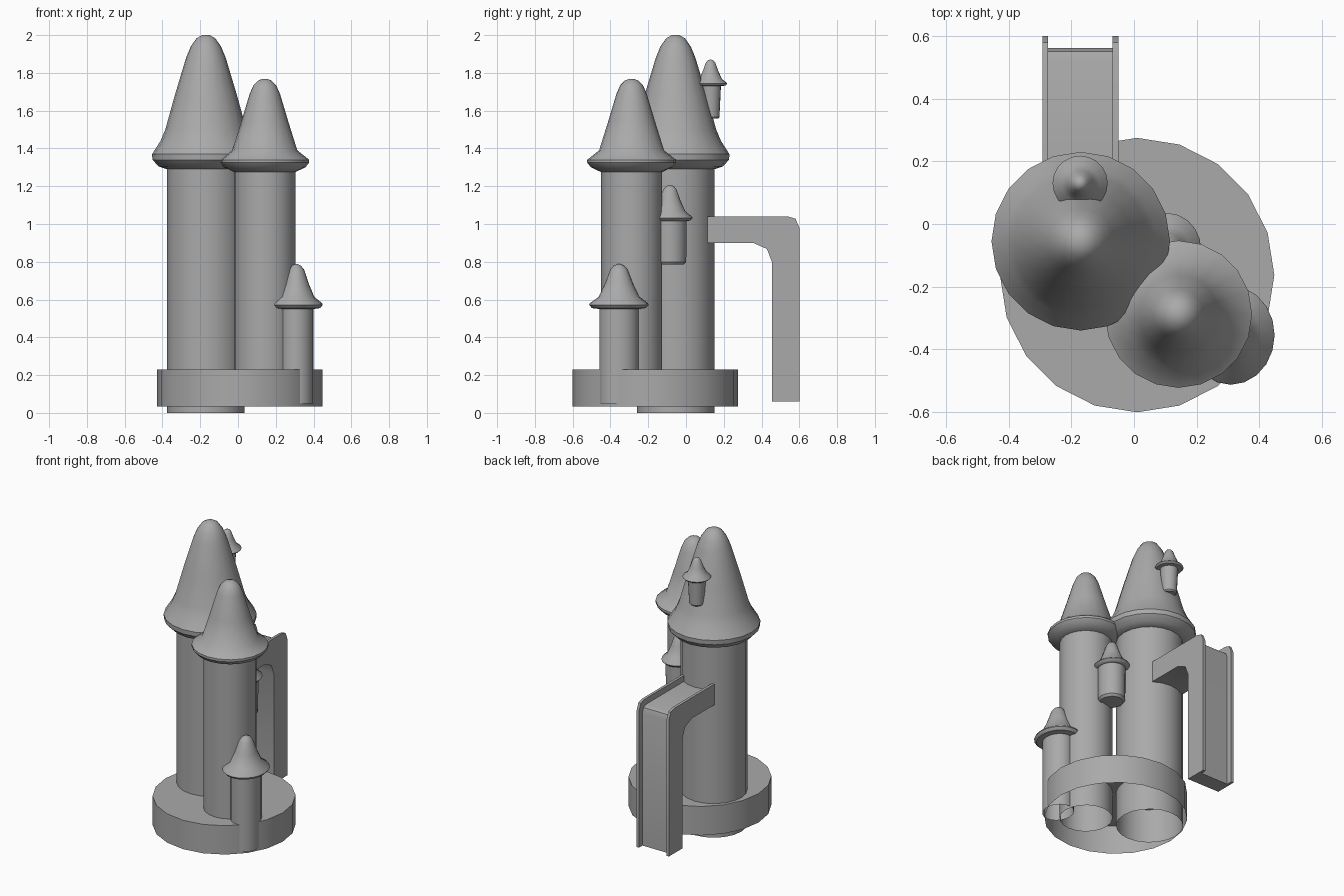
import bpy, bmesh
from math import cos, sin, pi

old = bpy.data.objects.get("Cube")
if old:
    bpy.data.objects.remove(old)

grey = bpy.data.materials.new("stone grey")
grey.use_nodes = True
COLOUR = (0.4, 0.4, 0.4, 1)
grey.diffuse_color = COLOUR
grey.node_tree.nodes["Principled BSDF"].inputs["Base Color"].default_value = COLOUR


def finish(name, bm, angle=0.6):
    bmesh.ops.recalc_face_normals(bm, faces=bm.faces)
    mesh = bpy.data.meshes.new(name)
    bm.to_mesh(mesh)
    bm.free()
    mesh.materials.append(grey)
    obj = bpy.data.objects.new(name, mesh)
    bpy.context.collection.objects.link(obj)
    bpy.ops.object.select_all(action='DESELECT')
    obj.select_set(True)
    bpy.context.view_layer.objects.active = obj
    bpy.ops.object.shade_smooth_by_angle(angle=angle)
    return obj


def lathe(name, centre, profile, stretch=1.0, close_bottom=False, sides=20):
    """Turn (radius, height) points, listed bottom to top, and cap the top."""
    bm = bmesh.new()
    rings = []
    for r, z in profile:
        rings.append([bm.verts.new((centre[0] + r * cos(2 * pi * i / sides),
                                    centre[1] + r * stretch * sin(2 * pi * i / sides), z))
                      for i in range(sides)])
    for low, high in zip(rings, rings[1:]):
        for i in range(sides):
            j = (i + 1) % sides
            bm.faces.new((low[i], low[j], high[j], high[i]))
    bm.faces.new(rings[-1])
    if close_bottom:
        bm.faces.new(rings[0][::-1])
    return finish(name, bm)


def extrude_side(name, outline, x0, x1):
    """Extrude a (y, z) outline from x0 to x1."""
    bm = bmesh.new()
    face = bm.faces.new([bm.verts.new((x0, y, z)) for y, z in outline])
    out = bmesh.ops.extrude_face_region(bm, geom=[face])
    verts = [v for v in out["geom"] if isinstance(v, bmesh.types.BMVert)]
    bmesh.ops.translate(bm, verts=verts, vec=(x1 - x0, 0, 0))
    return finish(name, bm, 0.45)


def small_roof(name, centre, radius, neck, z0, z1, stretch=1.0):
    """Bell-shaped cap with a flared rim."""
    h = z1 - z0
    shape = [(neck, z0), (radius * 0.9, z0 + h * 0.02), (radius, z0 + h * 0.09),
             (radius * 0.97, z0 + h * 0.13), (radius * 0.68, z0 + h * 0.27),
             (radius * 0.46, z0 + h * 0.58), (radius * 0.29, z0 + h * 0.88),
             (radius * 0.17, z0 + h * 0.97), (radius * 0.06, z1)]
    lathe(name, centre, shape, stretch, True)


# Round base, open underneath
lathe("base", (0.01, -0.163), [(0.438, 0.035), (0.438, 0.23)])

# Tall tower
tall = (-0.17, -0.055)
lathe("tall_tower", tall, [(0.205, 0), (0.205, 1.31)])
lathe("tall_roof", tall, [(0.205, 1.29), (0.25, 1.305), (0.283, 1.34), (0.285, 1.37),
                          (0.24, 1.44), (0.215, 1.5), (0.165, 1.68), (0.105, 1.88),
                          (0.08, 1.94), (0.05, 1.983), (0.02, 2.0)], close_bottom=True)

# Medium tower
medium = (0.142, -0.288)
lathe("medium_tower", medium, [(0.162, 0.04), (0.162, 1.3)])
lathe("medium_roof", medium, [(0.162, 1.275), (0.215, 1.3), (0.235, 1.325), (0.235, 1.34),
                              (0.172, 1.39), (0.125, 1.54), (0.08, 1.69), (0.06, 1.735),
                              (0.035, 1.76), (0.012, 1.768)], close_bottom=True)

# Small corner tower, slightly oval
corner = (0.309, -0.355)
lathe("corner_tower", corner, [(0.092, 0.05), (0.092, 0.57)], 1.13)
small_roof("corner_roof", corner, 0.14, 0.092, 0.55, 0.787, 1.13)

# Turret between the towers
middle = (0.108, -0.085)
lathe("middle_turret", middle, [(0.07, 0.785), (0.082, 0.8), (0.084, 1.04)], 1.05, True)
small_roof("middle_turret_roof", middle, 0.107, 0.084, 1.015, 1.206, 1.12)

# Turret on the tall roof
upper = (-0.172, 0.13)
lathe("upper_turret", upper, [(0.04, 1.558), (0.047, 1.566), (0.056, 1.75)], 1, True)
small_roof("upper_turret_roof", upper, 0.088, 0.056, 1.73, 1.87)

# Chute at the back: two side walls and a recessed bed
inner = [(0.455, 0.06), (0.455, 0.8), (0.428, 0.868), (0.355, 0.9), (0.115, 0.9)]
rail = [(0.115, 1.04), (0.54, 1.04), (0.58, 1.028), (0.6, 0.98), (0.6, 0.06)]
bed = [(0.115, 1.0), (0.52, 1.0), (0.55, 0.988), (0.562, 0.955), (0.562, 0.06)]
for side, x in (("right", -0.292), ("left", -0.068)):
    extrude_side(side + "_chute_wall", inner + rail, x, x + 0.018)
extrude_side("chute_bed", inner + bed, -0.274, -0.068)
